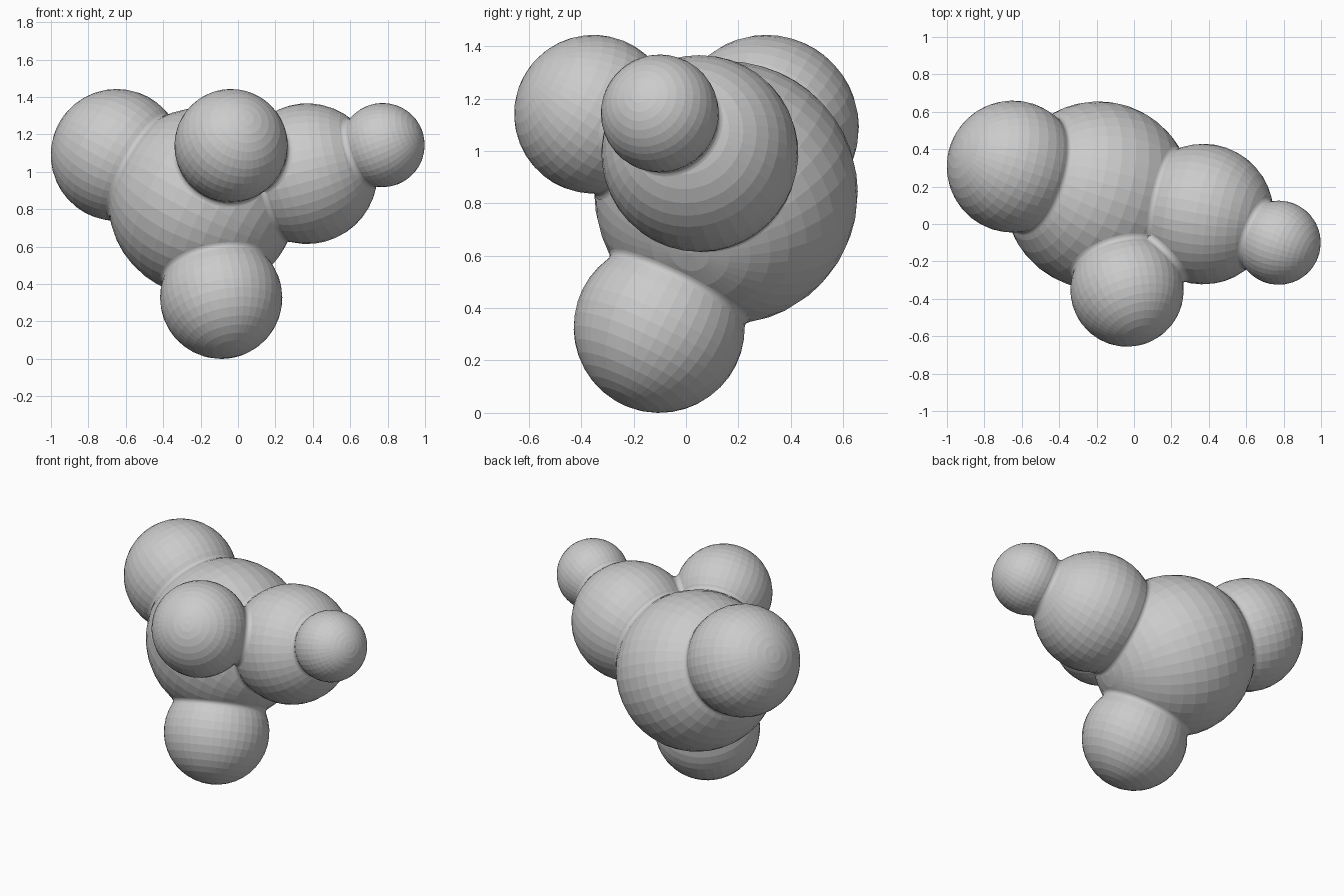
import bpy
import bmesh
from math import atan2, cos, sin, sqrt, pi
from mathutils import Vector, Matrix

if "Cube" in bpy.data.objects:
    bpy.data.objects.remove(bpy.data.objects["Cube"])

# name: (centre, radius, neighbour the sphere's pole points at)
SPHERES = {
    "core_ball": ((-0.19, 0.153, 0.84), 0.503, "left_ball"),
    "left_ball": ((-0.648, 0.307, 1.09), 0.353, "core_ball"),
    "front_ball": ((-0.037, -0.353, 1.14), 0.303, "core_ball"),
    "lower_ball": ((-0.09, -0.102, 0.327), 0.327, "core_ball"),
    "right_ball": ((0.37, 0.053, 0.99), 0.376, "core_ball"),
    "tip_ball": ((0.773, -0.1, 1.143), 0.225, "right_ball"),
}
# pairs joined by a small rounded crease
JOINTS = [
    ("core_ball", "left_ball"), ("core_ball", "front_ball"),
    ("core_ball", "lower_ball"), ("core_ball", "right_ball"),
    ("right_ball", "tip_ball"), ("right_ball", "front_ball"),
]
FILLET = 0.025
SEGMENTS = 40


def aim(start, end):
    """Matrix at start with local z pointing to end."""
    turn = (end - start).to_track_quat('Z', 'Y').to_matrix().to_4x4()
    return Matrix.Translation(start) @ turn


def add_object(name, bm):
    mesh = bpy.data.meshes.new(name)
    bm.to_mesh(mesh)
    bm.free()
    obj = bpy.data.objects.new(name, mesh)
    bpy.context.collection.objects.link(obj)
    return obj


def ball(name):
    centre, radius, mate = SPHERES[name]
    bm = bmesh.new()
    bmesh.ops.create_uvsphere(bm, u_segments=SEGMENTS, v_segments=SEGMENTS // 2,
                              radius=radius)
    bm.transform(aim(Vector(centre), Vector(SPHERES[mate][0])))
    add_object(name, bm)


def crease(first, second, steps=4, segments=64):
    """Concave ring tangent to both spheres."""
    c1, c2 = Vector(SPHERES[first][0]), Vector(SPHERES[second][0])
    a, b = SPHERES[first][1] + FILLET, SPHERES[second][1] + FILLET
    d = (c2 - c1).length
    pz = (d * d + a * a - b * b) / (2 * d)
    pr = sqrt(a * a - pz * pz)
    start, end = atan2(-pr, -pz), atan2(-pr, d - pz)
    bm = bmesh.new()
    rows = []
    for i in range(steps + 1):
        t = start + (end - start) * i / steps
        rho, z = pr + FILLET * sin(t), pz + FILLET * cos(t)
        rows.append([bm.verts.new((rho * cos(2 * pi * j / segments),
                                   rho * sin(2 * pi * j / segments), z))
                     for j in range(segments)])
    for low, high in zip(rows, rows[1:]):
        for j in range(segments):
            k = (j + 1) % segments
            face = bm.faces.new((low[j], low[k], high[k], high[j]))
            face.smooth = True
    bm.transform(aim(c1, c2))
    add_object("crease_" + first + "_" + second, bm)


# Balls
for name in SPHERES:
    ball(name)

# Rounded creases between touching balls
for pair in JOINTS:
    crease(*pair)
